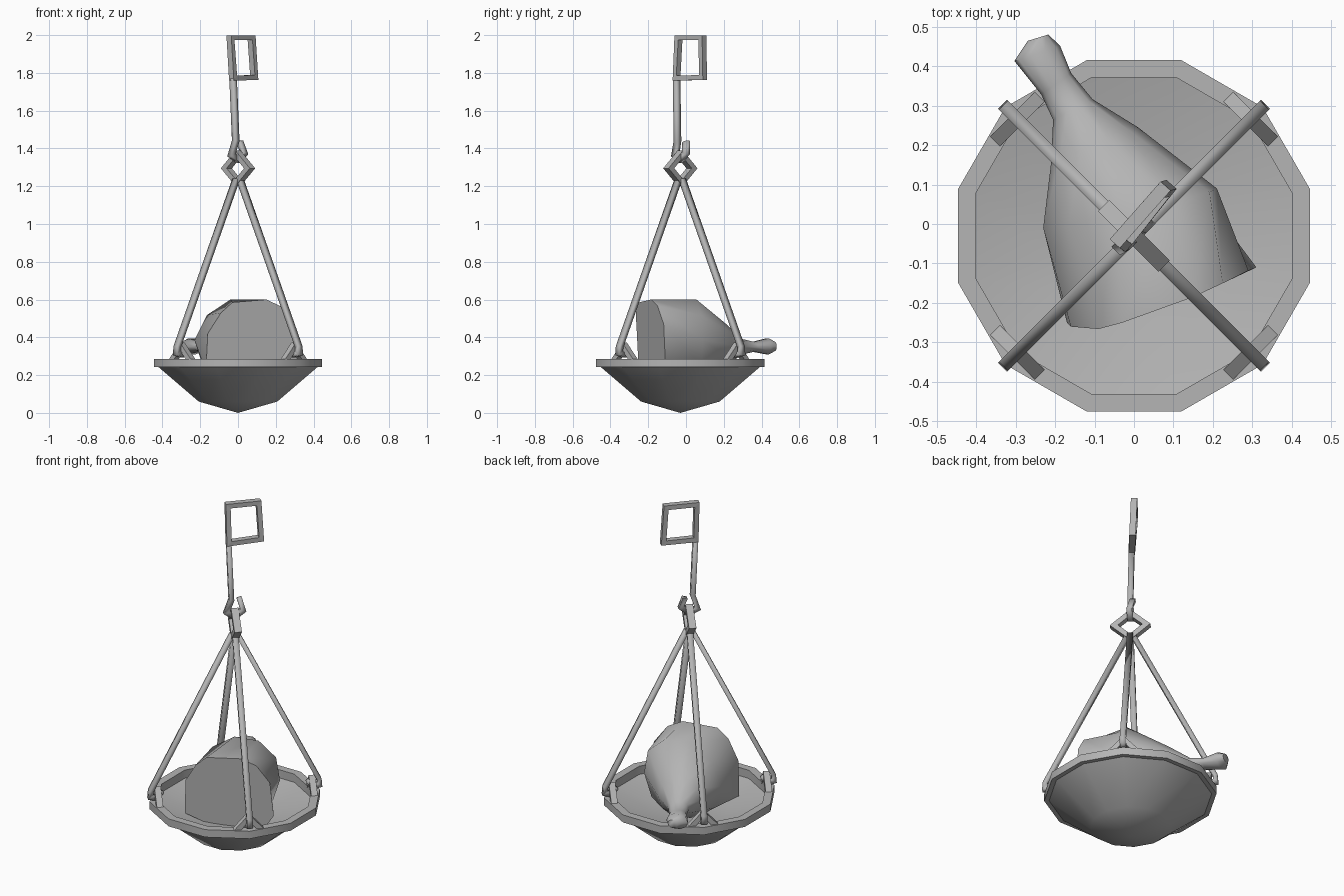
import bpy, bmesh, math
from mathutils import Vector

cube = bpy.data.objects.get("Cube")
if cube:
    bpy.data.objects.remove(cube)

grey = bpy.data.materials.new("plain grey")
grey.use_nodes = True
grey.diffuse_color = (0.46, 0.46, 0.46, 1)
grey.node_tree.nodes["Principled BSDF"].inputs["Base Color"].default_value = (0.46, 0.46, 0.46, 1)

CY = -0.03                       # pan and chain axis
AXIS = Vector((0, CY, 0))
UP = Vector((0, 0, 1))


def finish(bm, name, angle=None):
    bmesh.ops.recalc_face_normals(bm, faces=bm.faces)
    mesh = bpy.data.meshes.new(name)
    bm.to_mesh(mesh)
    bm.free()
    mesh.materials.append(grey)
    obj = bpy.data.objects.new(name, mesh)
    bpy.context.collection.objects.link(obj)
    if angle:
        bpy.ops.object.select_all(action='DESELECT')
        obj.select_set(True)
        bpy.context.view_layer.objects.active = obj
        bpy.ops.object.shade_smooth_by_angle(angle=math.radians(angle))
    return obj


def bridge(bm, a, b):
    n = len(a)
    for i in range(n):
        bm.faces.new((a[i], a[(i + 1) % n], b[(i + 1) % n], b[i]))


def bar(name, points, normal, width, depth, closed=False, angle=None):
    """Mitred rectangular bar along a flat path; normal is the path's plane."""
    bm = bmesh.new()
    pts = [Vector(p) for p in points]
    normal = Vector(normal).normalized()
    n = len(pts)
    rings = []
    for i, p in enumerate(pts):
        before = pts[i - 1] if closed or i else None
        after = pts[(i + 1) % n] if closed or i < n - 1 else None
        d1 = (p - before).normalized() if before else (after - p).normalized()
        d2 = (after - p).normalized() if after else d1
        side = normal.cross(d1 + d2).normalized()
        side /= max(0.5, side.dot(normal.cross(d2).normalized()))
        rings.append([bm.verts.new(p + side * a * width / 2 + normal * b * depth / 2)
                      for a, b in ((-1, -1), (1, -1), (1, 1), (-1, 1))])
    for a, b in zip(rings, rings[1:]):
        bridge(bm, a, b)
    if closed:
        bridge(bm, rings[-1], rings[0])
    else:
        bm.faces.new(rings[0])
        bm.faces.new(rings[-1])
    return finish(bm, name, angle)


def lathe(name, profile, sides, angle):
    bm = bmesh.new()
    rings = []
    for r, z in profile:
        if r == 0:
            rings.append([bm.verts.new((0, CY, z))])
            continue
        rings.append([bm.verts.new((r * math.cos((i + 0.5) * math.tau / sides),
                                    CY + r * math.sin((i + 0.5) * math.tau / sides), z))
                      for i in range(sides)])
    for a, b in zip(rings, rings[1:]):
        if len(a) == len(b):
            bridge(bm, a, b)
        else:
            ring, tip = (a, b[0]) if len(a) > 1 else (b, a[0])
            for i in range(sides):
                bm.faces.new((ring[i], ring[(i + 1) % sides], tip))
    return finish(bm, name, angle)


# Twelve-sided dish with a flat rim and a shallow floor
lathe("pan", [(0, 0.0), (0.215, 0.06), (0.435, 0.242), (0.461, 0.242), (0.461, 0.286),
              (0.415, 0.286), (0.415, 0.238), (0.21, 0.19), (0, 0.175)], 12, 35)

# Four hanger rods with hooked feet, each caught in a link standing on the rim
for name, sx, sy in (("front_left", 1, -1), ("front_right", -1, -1),
                     ("back_left", 1, 1), ("back_right", -1, 1)):
    out = Vector((sx, sy, 0)).normalized()
    tangent = Vector((-sy, sx, 0)).normalized()
    path = [AXIS + out * r + UP * z
            for r, z in ((0.015, 1.235), (0.455, 0.35), (0.458, 0.315), (0.425, 0.307), (0.395, 0.345))]
    bar(name + "_rod", path, tangent, 0.025, 0.032, angle=95)
    foot = AXIS + out * 0.418
    bar(name + "_rim_link", [foot + tangent * t + UP * z
                             for t, z in ((-0.08, 0.265), (0, 0.352), (0.08, 0.265))],
        out, 0.028, 0.035)

# Top link joining the rods
across = Vector((1, -1, 0)).normalized()
bar("top_link", [AXIS + across * a + UP * z for a, z in
                 ((0.087, 1.295), (0, 1.37), (-0.087, 1.295), (0, 1.22))],
    across.cross(UP), 0.028, 0.04, True)

# Shaft with a hook under the top link, and the square handle above
bar("hook_shaft", [(-0.026, -0.05, 1.77), (-0.012, -0.045, 1.44), (-0.035, -0.057, 1.365),
                   (0, -0.03, 1.34), (0.033, 0.0, 1.375), (0.008, 0.0, 1.438)],
    (1, -1, 0), 0.027, 0.03, angle=95)
bar("handle", [(-0.04, -0.04, 1.986), (0.072, 0.087, 1.986),
               (0.086, 0.09, 1.776), (-0.026, -0.05, 1.772)],
    (0.13, -0.115, 0), 0.026, 0.034, True)

# Joint of meat: flat cut end, then oval sections out to the bone
cut = [(-0.17, -0.25, 0.22), (-0.16, -0.26, 0.42), (-0.09, -0.266, 0.53), (-0.03, -0.25, 0.585),
       (0.15, -0.185, 0.6), (0.225, -0.15, 0.565), (0.29, -0.118, 0.47), (0.31, -0.11, 0.28),
       (0.25, -0.13, 0.18), (0, -0.21, 0.17)]
# centre x, y, z, lateral half vector x, y, half height, lean of the top
sections = [(-0.01, 0.04, 0.385, 0.22, 0.05, 0.226, 0.04),
            (-0.10, 0.20, 0.36, 0.11, 0.045, 0.115, 0),
            (-0.155, 0.29, 0.35, 0.05, 0.026, 0.043, 0),
            (-0.197, 0.355, 0.35, 0.038, 0.027, 0.027, 0),
            (-0.245, 0.432, 0.352, 0.058, 0.019, 0.045, 0),
            (-0.243, 0.472, 0.352, 0.026, 0.008, 0.024, 0)]
bm = bmesh.new()
rings = [[bm.verts.new(p) for p in cut]]
for x, y, z, lx, ly, h, lean in sections:
    ring = []
    for i in range(10):
        t = math.radians(216 - 36 * i)
        c, s = math.cos(t), math.sin(t)
        ring.append(bm.verts.new((x + lx * c + lean * max(s, 0), y + ly * c, z + h * s)))
    rings.append(ring)
for a, b in zip(rings, rings[1:]):
    bridge(bm, a, b)
bm.faces.new(rings[0])
bm.faces.new(rings[-1])
finish(bm, "meat_joint", 55)
